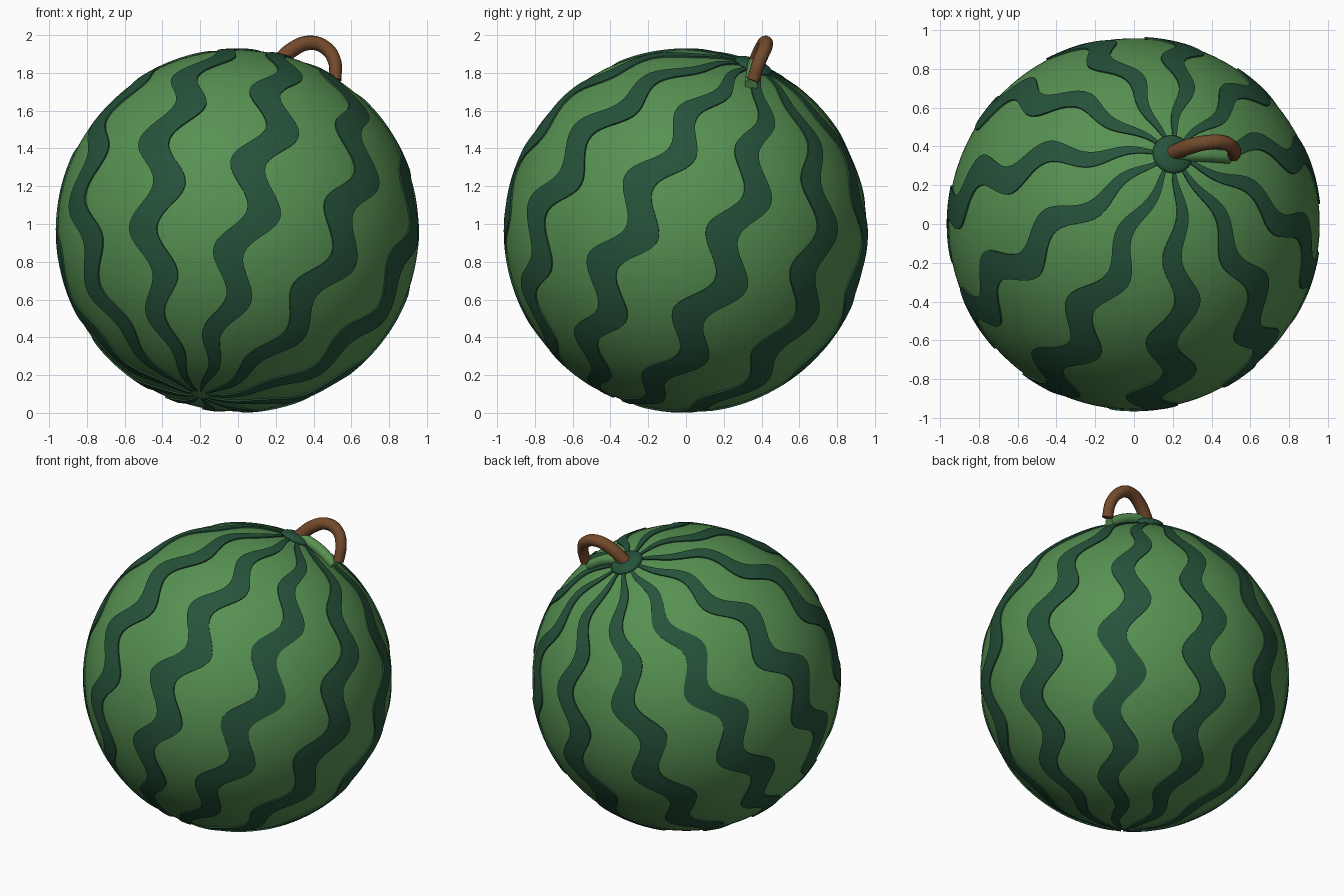
import bpy
import bmesh
import math
from mathutils import Vector

cube = bpy.data.objects.get("Cube")
if cube:
    bpy.data.objects.remove(cube)

CENTRE = Vector((0, 0, 0.965))
BODY_R, STRIPE_R = 0.957, 0.965
STRIPES = 11

# Tilted growth axis and the two directions across it
axis = Vector((0.207, 0.373, 0.905)).normalized()
side = (Vector((1, 0, 0)) - axis * axis.x).normalized()
back = axis.cross(side)


def material(name, colour):
    mat = bpy.data.materials.new(name)
    mat.use_nodes = True
    mat.diffuse_color = (*colour, 1)
    mat.node_tree.nodes["Principled BSDF"].inputs["Base Color"].default_value = (*colour, 1)
    return mat


light_green = material("light_green", (0.095, 0.285, 0.085))
dark_green = material("dark_green", (0.019, 0.085, 0.043))
brown = material("brown", (0.17, 0.068, 0.025))


def add_object(name, bm, mat):
    mesh = bpy.data.meshes.new(name)
    bm.to_mesh(mesh)
    bm.free()
    mesh.materials.append(mat)
    mesh.polygons.foreach_set("use_smooth", [True] * len(mesh.polygons))
    obj = bpy.data.objects.new(name, mesh)
    bpy.context.collection.objects.link(obj)
    return obj


def on_melon(theta, phi, radius):
    """Point at angle theta from the stem and phi around the axis."""
    ring = side * math.cos(phi) + back * math.sin(phi)
    return CENTRE + radius * (axis * math.cos(theta) + ring * math.sin(theta))


def ellipsoid(name, centre, radii, mat, segments, rings):
    bm = bmesh.new()
    bmesh.ops.create_uvsphere(bm, u_segments=segments, v_segments=rings, radius=1)
    bmesh.ops.scale(bm, vec=radii, verts=bm.verts)
    obj = add_object(name, bm, mat)
    obj.rotation_mode = "QUATERNION"
    obj.rotation_quaternion = axis.to_track_quat("Z", "Y")
    obj.location = centre
    return obj


def tube(name, points, radius, taper, mat):
    curve = bpy.data.curves.new(name, "CURVE")
    curve.dimensions = "3D"
    curve.bevel_depth = radius
    curve.bevel_resolution = 5
    curve.resolution_u = 10
    curve.use_fill_caps = True
    spline = curve.splines.new("BEZIER")
    spline.bezier_points.add(len(points) - 1)
    for i, (bp, co) in enumerate(zip(spline.bezier_points, points)):
        bp.co = co
        bp.handle_left_type = bp.handle_right_type = "AUTO"
        bp.radius = 1 + (taper - 1) * i / (len(points) - 1)
    curve.materials.append(mat)
    obj = bpy.data.objects.new(name, curve)
    bpy.context.collection.objects.link(obj)
    return obj


def wavy_stripe(index):
    """Thin wavy plate from pole to pole, its rims sunk into the rind."""
    rows, columns = 120, 8
    half_width = math.radians(5.6)
    wave = math.radians(4.3)
    period = math.radians(29)
    peak = math.radians(71 + 4.5 * index)
    middle = math.radians(-115.2) + math.tau * index / STRIPES
    bm = bmesh.new()
    grid = []
    for r in range(rows + 1):
        theta = math.radians(3 + 174 * r / rows)
        phi = middle + wave * math.cos(math.tau * (theta - peak) / period)
        line = []
        for c in range(columns + 1):
            # the two outermost columns form the rim
            t = (min(max(c, 1), columns - 1) - 1) / (columns - 2) * 2 - 1
            radius = BODY_R - 0.004 if c in (0, columns) else STRIPE_R
            line.append(bm.verts.new(on_melon(theta, phi + t * half_width, radius)))
        grid.append(line)
    for r in range(rows):
        for c in range(columns):
            bm.faces.new((grid[r][c], grid[r + 1][c], grid[r + 1][c + 1], grid[r][c + 1]))
    # crisp rim edges
    for line in (1, columns - 1):
        for r in range(rows):
            bm.edges.get((grid[r][line], grid[r + 1][line])).smooth = False
    add_object(f"stripe_{index + 1}", bm, dark_green)


# Rind
ellipsoid("rind", CENTRE, (BODY_R, BODY_R, BODY_R), light_green, 96, 64)

# Stripes
for i in range(STRIPES):
    wavy_stripe(i)

# Cap where the stem joins
ellipsoid("stem_cap", CENTRE + axis * 0.962, (0.105, 0.105, 0.035), dark_green, 32, 16)

# Hooked stem and the short green shoot beneath it
tube("stem", [(0.2, 0.365, 1.84), (0.29, 0.4, 1.925), (0.38, 0.42, 1.959),
              (0.46, 0.42, 1.935), (0.51, 0.39, 1.865), (0.515, 0.355, 1.76)],
     0.042, 0.8, brown)
tube("shoot", [(0.22, 0.36, 1.85), (0.36, 0.355, 1.81), (0.49, 0.345, 1.735)],
     0.036, 0.95, light_green)
